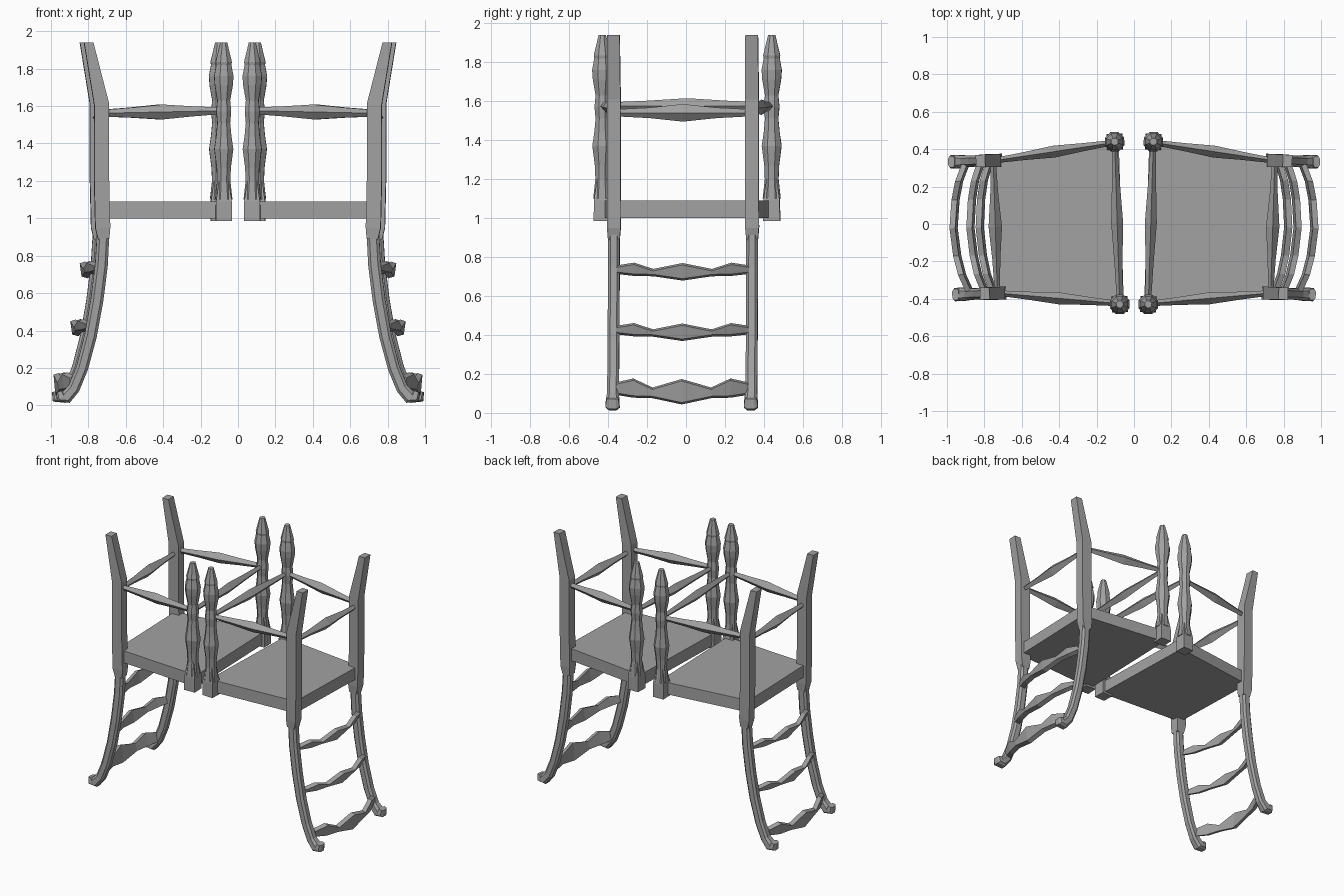
import bpy, bmesh, math
from mathutils import Vector, Matrix

if "Cube" in bpy.data.objects:
    bpy.data.objects.remove(bpy.data.objects["Cube"])

wood = bpy.data.materials.new("grey wood")
wood.diffuse_color = (0.36, 0.36, 0.36, 1)
wood.use_nodes = True
wood.node_tree.nodes["Principled BSDF"].inputs["Base Color"].default_value = wood.diffuse_color

# each half is turned slightly, and the left half mirrors the right
TURN = Matrix.Translation((0, 0.008, 0)) @ Matrix.Rotation(math.radians(-1.8), 4, 'Z')


def loft(name, rings):
    """Skin a list of equal-sized point rings, on both halves of the model."""
    for label, sx in (("right", 1), ("left", -1)):
        bm = bmesh.new()
        rows = []
        for ring in rings:
            row = []
            for p in ring:
                q = TURN @ Vector(p)
                row.append(bm.verts.new((q.x * sx, q.y, q.z)))
            rows.append(row)
        n = len(rows[0])
        for a, b in zip(rows, rows[1:]):
            for i in range(n):
                j = (i + 1) % n
                bm.faces.new((a[i], a[j], b[j], b[i]))
        bm.faces.new(rows[0])
        bm.faces.new(rows[-1])
        bmesh.ops.recalc_face_normals(bm, faces=bm.faces)
        me = bpy.data.meshes.new(name)
        bm.to_mesh(me)
        bm.free()
        me.materials.append(wood)
        ob = bpy.data.objects.new(label + "_" + name, me)
        bpy.context.collection.objects.link(ob)


def bar(name, path, y, shape):
    """Sweep a section along an x/z path; path points are x, z, width, depth."""
    rings = []
    for i, (x, z, w, d) in enumerate(path):
        a, b = path[max(i - 1, 0)], path[min(i + 1, len(path) - 1)]
        t = Vector((b[0] - a[0], b[1] - a[1])).normalized()
        if i == 0:
            t = Vector((0, -1))
        nx, nz = -t.y, t.x
        rings.append([(x + nx * u * w / 2, y + v * d / 2, z + nz * u * w / 2) for u, v in shape])
    loft(name, rings)


def rail(name, a, b, size=0.036):
    """Diamond spindle, thick in the middle and thin at the ends."""
    a, b = Vector(a), Vector(b)
    side = (b - a).cross(Vector((0, 0, 1))).normalized()
    up = Vector((0, 0, 1))
    rings = []
    for t, r in ((0, 0.018), (0.25, 0.027), (0.5, size), (0.75, 0.027), (1, 0.018)):
        c = a.lerp(b, t)
        rings.append([c + up * r, c + side * r * 0.8, c - up * r, c - side * r * 0.8])
    loft(name, rings)


SQUARE = [(-1, -1), (1, -1), (1, 1), (-1, 1)]
CHAMFER = [(-1, -.55), (-.55, -1), (.55, -1), (1, -.55), (1, .55), (.55, 1), (-.55, 1), (-1, .55)]

# seat: tapered slab
seat = [(0.068, -0.425), (0.755, -0.36), (0.755, 0.36), (0.068, 0.425)]
loft("seat", [[(x, y, z) for x, y in seat] for z in (1.0, 1.09)])

for side, s in (("front", -1), ("back", 1)):
    # outer post with flared top
    bar(side + "_outer_post", [(0.81, 1.94, 0.05, 0.065), (0.775, 1.77, 0.064, 0.067),
                               (0.741, 1.61, 0.08, 0.07), (0.741, 1.2, 0.08, 0.07),
                               (0.735, 0.95, 0.08, 0.07), (0.73, 0.89, 0.06, 0.06)], s * 0.355, SQUARE)
    # curved leg ending in a turned-up foot
    bar(side + "_leg", [(0.732, 0.93, 0.066, 0.06), (0.742, 0.75, 0.068, 0.06),
                        (0.766, 0.56, 0.068, 0.06), (0.80, 0.37, 0.066, 0.06),
                        (0.845, 0.2, 0.064, 0.06), (0.89, 0.09, 0.064, 0.062),
                        (0.932, 0.042, 0.07, 0.072), (0.958, 0.042, 0.06, 0.072),
                        (0.966, 0.075, 0.036, 0.06)], s * 0.355, CHAMFER)
    # inner post: square foot and turned shaft with pointed finial
    cx, cy = 0.09, s * 0.435
    loft(side + "_inner_post_block",
         [[(cx + u * h, cy + v * h, z) for u, v in SQUARE]
          for z, h in ((0.985, 0.043), (1.09, 0.042), (1.2, 0.026))])
    profile = [(1.10, 0.05), (1.2, 0.038), (1.27, 0.041), (1.37, 0.055), (1.44, 0.044),
               (1.51, 0.037), (1.57, 0.043), (1.63, 0.037), (1.71, 0.052), (1.76, 0.056),
               (1.82, 0.044), (1.835, 0.047), (1.94, 0.02)]
    loft(side + "_inner_post_shaft",
         [[(cx + r * math.cos(math.tau * (k + .5) / 8), cy + r * math.sin(math.tau * (k + .5) / 8), z)
           for k in range(8)] for z, r in profile])
    # side rail
    rail(side + "_rail", (0.10, s * 0.43, 1.575), (0.73, s * 0.355, 1.562), 0.04)

# end rails
rail("outer_rail", (0.742, -0.345, 1.54), (0.742, 0.345, 1.54), 0.045)
rail("inner_rail", (0.09, -0.42, 1.575), (0.09, 0.42, 1.575), 0.04)

# wavy ladder rungs bowed outwards: y, bow, top and bottom offsets
WAVE = [(-0.34, 0, 0.8, -0.3), (-0.25, 0.5, 1.15, -0.55), (-0.15, 0.8, 0.35, -0.6),
        (0, 1, 1.1, -1.15)]
WAVE += [(-y, b, t, u) for y, b, t, u in WAVE[-2::-1]]
for name, x, z, bow, h in (("top", 0.765, 0.725, 0.06, 0.04), ("middle", 0.81, 0.415, 0.065, 0.04),
                           ("bottom", 0.89, 0.11, 0.075, 0.058)):
    rings = []
    for y, b, t, u in WAVE:
        c = x + bow * b
        zt, zb = z + h * t, z + h * u
        rings.append([(c - 0.022, y, zb), (c + 0.012, y, zb + 0.01),
                      (c + 0.022, y, zt - 0.01), (c - 0.008, y, zt)])
    loft(name + "_rung", rings)
